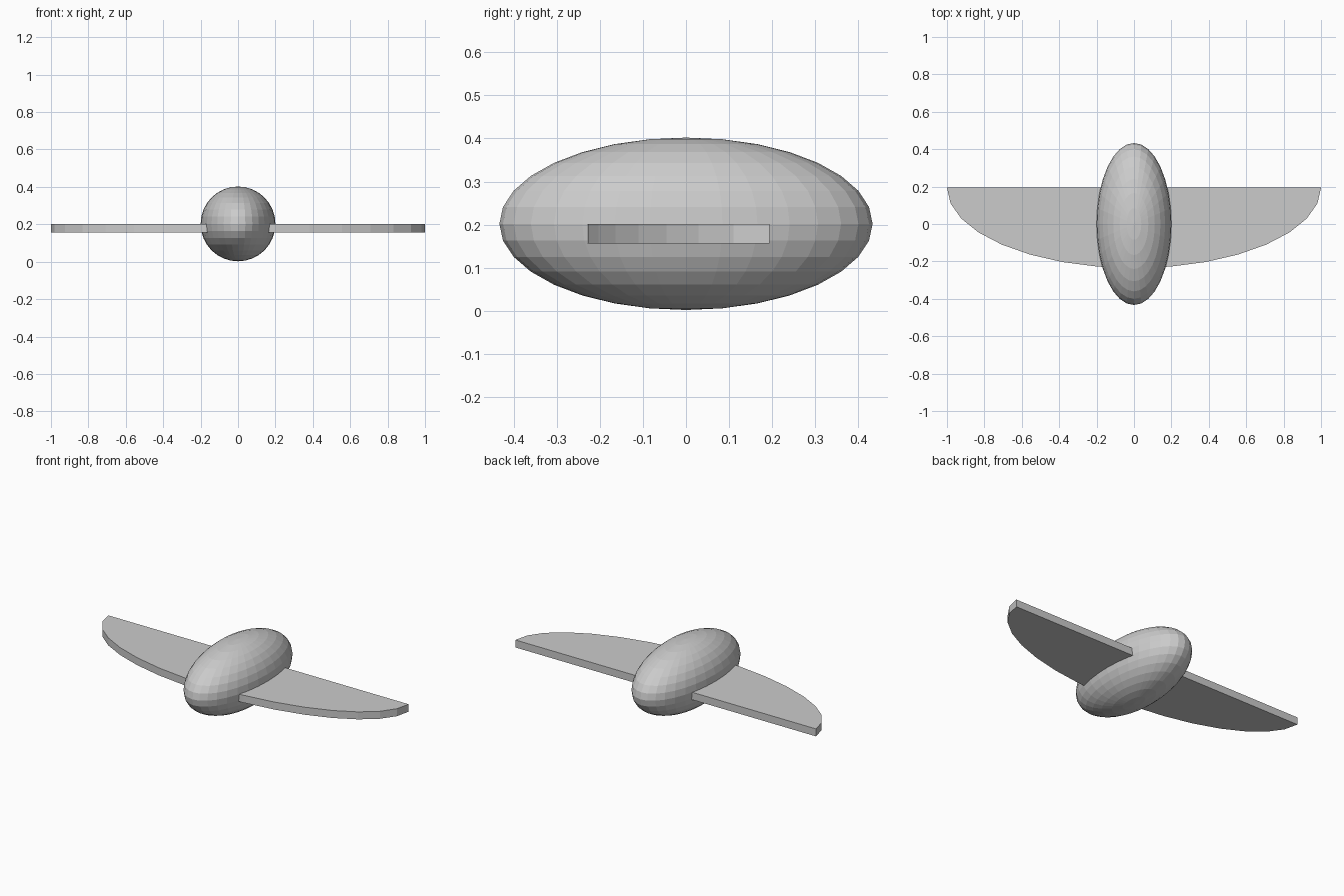
import bpy, bmesh, math

if "Cube" in bpy.data.objects:
    bpy.data.objects.remove(bpy.data.objects["Cube"])

# Body: faceted ellipsoid with its poles along z
bpy.ops.mesh.primitive_uv_sphere_add(segments=32, ring_count=16, radius=1, location=(0, 0, 0.202))
body = bpy.context.object
body.name = "body"
body.scale = (0.2, 0.433, 0.2)
bpy.ops.object.transform_apply(location=False, rotation=False, scale=True)

# Wing: half-ellipse plate, curved leading edge and straight trailing edge
bm = bmesh.new()
outline = []
for i in range(17):
    a = math.pi + math.pi * i / 16
    outline.append(bm.verts.new((math.cos(a), 0.194 + 0.43 * math.sin(a), 0.156)))
face = bm.faces.new(outline)
result = bmesh.ops.extrude_face_region(bm, geom=[face])
top = [g for g in result["geom"] if isinstance(g, bmesh.types.BMVert)]
bmesh.ops.translate(bm, verts=top, vec=(0, 0, 0.045))
bmesh.ops.recalc_face_normals(bm, faces=bm.faces)
mesh = bpy.data.meshes.new("wing")
bm.to_mesh(mesh)
bm.free()
bpy.context.collection.objects.link(bpy.data.objects.new("wing", mesh))
